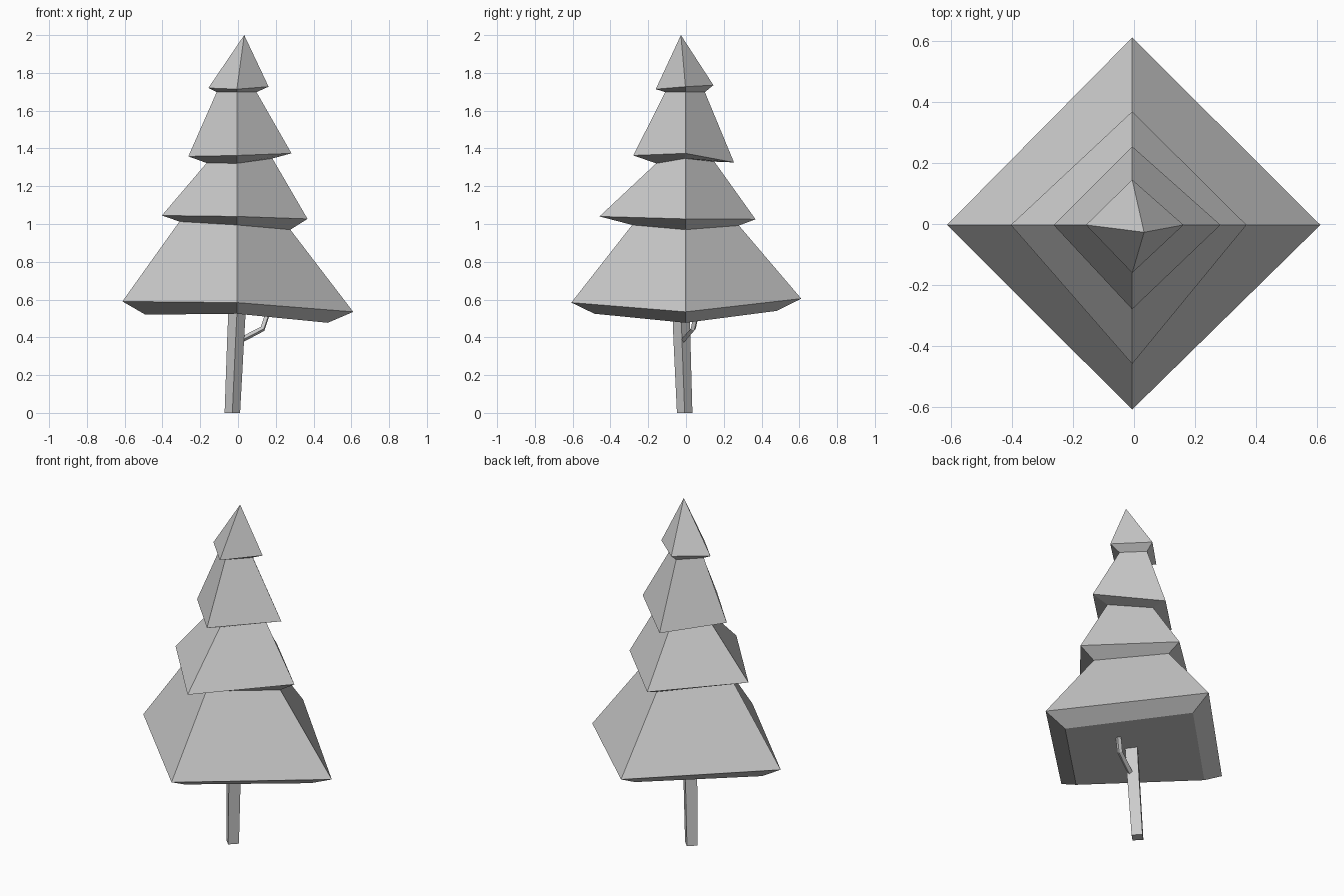
import bpy, bmesh
from mathutils import Vector

if "Cube" in bpy.data.objects:
    bpy.data.objects.remove(bpy.data.objects["Cube"])

CX, CY = -0.006, -0.003


def loft(name, rings, cap_top=True, apex=None):
    """Skin a stack of closed rings, with a closed base and an end cap or a point."""
    bm = bmesh.new()
    loops = [[bm.verts.new(p) for p in ring] for ring in rings]
    n = len(loops[0])
    for a, b in zip(loops, loops[1:]):
        for i in range(n):
            j = (i + 1) % n
            bm.faces.new((a[i], a[j], b[j], b[i]))
    bm.faces.new(list(reversed(loops[0])))
    if apex:
        tip = bm.verts.new(apex)
        for i in range(n):
            bm.faces.new((loops[-1][i], loops[-1][(i + 1) % n], tip))
    elif cap_top:
        bm.faces.new(loops[-1])
    bmesh.ops.recalc_face_normals(bm, faces=bm.faces)
    mesh = bpy.data.meshes.new(name)
    bm.to_mesh(mesh)
    bm.free()
    obj = bpy.data.objects.new(name, mesh)
    bpy.context.collection.objects.link(obj)
    return obj


def ragged_ring(right, back, left, front):
    """Diamond ring; each corner has its own (reach, height)."""
    return [(right[0], CY, right[1]), (CX, back[0], back[1]),
            (-left[0], CY, left[1]), (CX, -front[0], front[1])]


def diamond(x, y, z, r):
    return [(x + r, y, z), (x, y + r, z), (x - r, y, z), (x, y - r, z)]


# Foliage: four skirts, each an underside ring followed by its rim
foliage = [
    ragged_ring((0.475, 0.477), (0.48, 0.54), (0.49, 0.52), (0.485, 0.525)),
    ragged_ring((0.61, 0.535), (0.61, 0.605), (0.612, 0.59), (0.607, 0.584)),
    ragged_ring((0.277, 0.97), (0.28, 0.992), (0.31, 1.013), (0.285, 0.995)),
    ragged_ring((0.368, 1.027), (0.368, 1.025), (0.403, 1.045), (0.458, 1.04)),
    ragged_ring((0.182, 1.347), (0.15, 1.33), (0.166, 1.323), (0.158, 1.321)),
    ragged_ring((0.283, 1.374), (0.254, 1.326), (0.263, 1.358), (0.279, 1.363)),
    ragged_ring((0.098, 1.698), (0.10, 1.698), (0.113, 1.698), (0.11, 1.698)),
    ragged_ring((0.162, 1.727), (0.145, 1.735), (0.157, 1.72), (0.16, 1.714)),
]
loft("foliage", foliage, apex=(0.033, -0.027, 2.0))

# Trunk: slightly leaning four-sided post
loft("trunk", [diamond(-0.03, -0.007, 0.0, 0.041),
               diamond(-0.012, -0.022, 0.40, 0.045),
               diamond(-0.004, -0.026, 0.56, 0.046)])

# Twig: bent stick rising from the trunk into the foliage
path = [Vector(p) for p in ((0.015, -0.015, 0.385), (0.13, 0.038, 0.445), (0.165, 0.062, 0.55))]
rings = []
for i, p in enumerate(path):
    t = (path[min(i + 1, 2)] - path[max(i - 1, 0)]).normalized()
    side = t.cross(Vector((0, 0, 1))).normalized()
    up = side.cross(t)
    rings.append([p + 0.015 * d for d in (side, up, -side, -up)])
loft("twig", rings)
